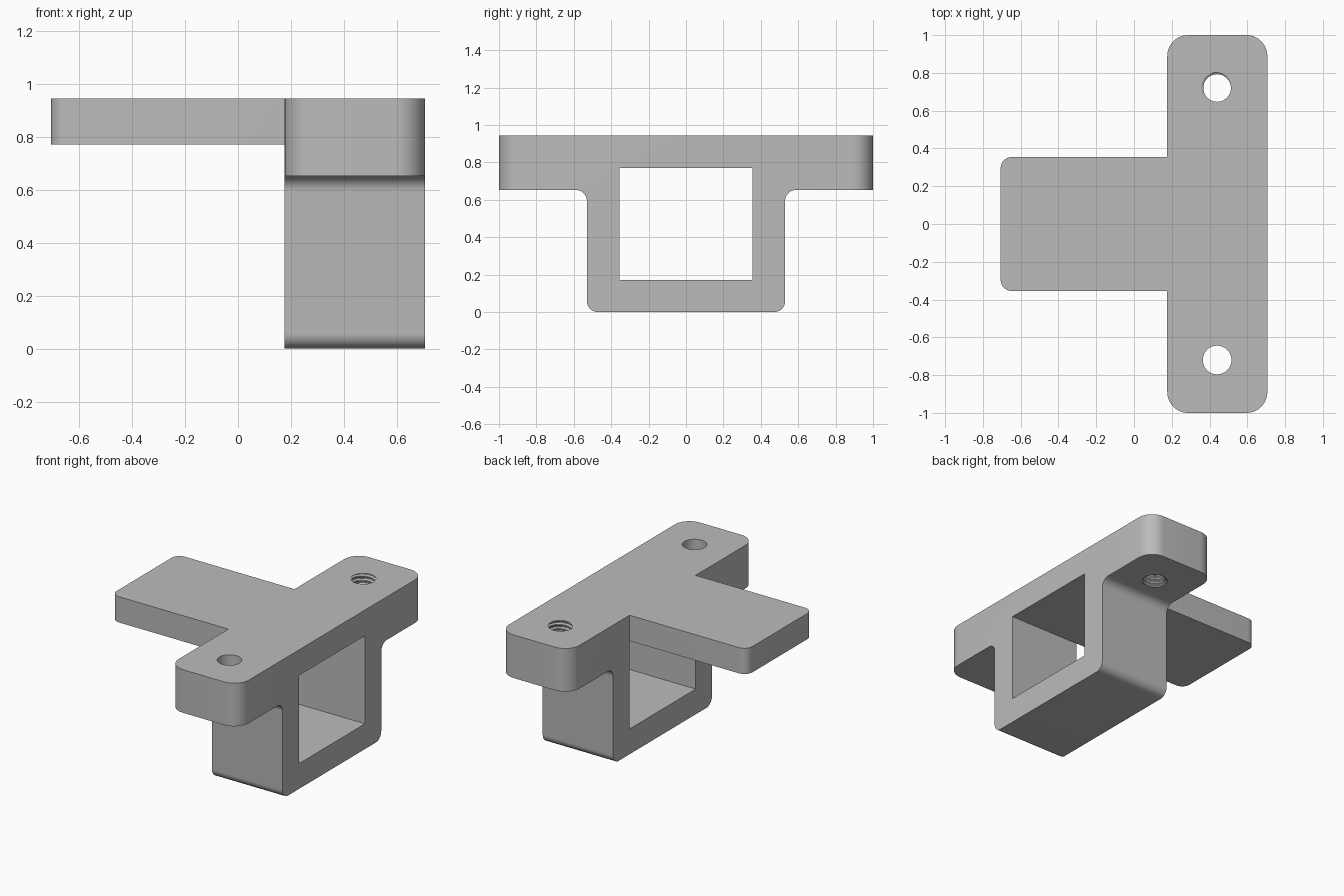
import bpy, bmesh, math
from mathutils import Vector

if "Cube" in bpy.data.objects:
    bpy.data.objects.remove(bpy.data.objects["Cube"])

grey = bpy.data.materials.new("plain grey")
grey.use_nodes = True
COLOR = (0.5, 0.5, 0.5, 1)
grey.diffuse_color = COLOR
grey.node_tree.nodes["Principled BSDF"].inputs["Base Color"].default_value = COLOR

BACK, FRONT = 0.176, 0.706     # bracket faces along x
TOP, SHELF, ROOF, FLOOR = 0.945, 0.652, 0.77, 0.172
WALL, OPENING = 0.53, 0.355    # half widths
HOLE_X, HOLE_Y = 0.44, 0.72


def finish(name, bm):
    bmesh.ops.recalc_face_normals(bm, faces=bm.faces)
    mesh = bpy.data.meshes.new(name)
    bm.to_mesh(mesh)
    bm.free()
    ob = bpy.data.objects.new(name, mesh)
    bpy.context.collection.objects.link(ob)
    mesh.materials.append(grey)
    return ob


def prism(outline, offset):
    """Extrude a closed outline along an offset vector."""
    bm = bmesh.new()
    face = bm.faces.new([bm.verts.new(p) for p in outline])
    ext = bmesh.ops.extrude_face_region(bm, geom=[face], use_keep_orig=True)
    verts = [v for v in ext["geom"] if isinstance(v, bmesh.types.BMVert)]
    bmesh.ops.translate(bm, verts=verts, vec=offset)
    bmesh.ops.recalc_face_normals(bm, faces=bm.faces)
    return bm


def round_edges(bm, radius, axis, test):
    """Round the edges parallel to an axis whose midpoint passes the test."""
    picked = []
    for e in bm.edges:
        a, b = e.verts[0].co, e.verts[1].co
        if abs((b - a).normalized()[axis]) > 0.99 and test((a + b) / 2):
            picked.append(e)
    bmesh.ops.bevel(bm, geom=picked, offset=radius, offset_type='OFFSET',
                    segments=10, profile=0.5, affect='EDGES')


def box(x0, x1, half_y, z0, z1):
    outline = [(x0, -half_y, z0), (x1, -half_y, z0), (x1, half_y, z0), (x0, half_y, z0)]
    return prism(outline, Vector((0, 0, z1 - z0)))


def combine(target, tool, operation):
    mod = target.modifiers.new(operation.lower(), 'BOOLEAN')
    mod.operation = operation
    mod.solver = 'EXACT'
    mod.object = tool
    bpy.context.view_layer.objects.active = target
    bpy.ops.object.modifier_apply(modifier=mod.name)
    bpy.data.objects.remove(tool)


def thread_cutter(minor, major, pitch, turns, n=40):
    """Closed screw-shaped solid with a trapezoid thread."""
    bm = bmesh.new()
    section = [(0, minor), (0.25, minor), (0.5, major), (0.75, major)]
    k = len(section)
    rows = turns * k
    z0 = (TOP + SHELF) / 2 - pitch * (turns + 1) / 2
    grid = []
    for j in range(rows + k + 1):
        row = []
        frac, r = section[j % k]
        for i in range(n):
            a = math.tau * i / n
            z = z0 + pitch * (j // k + frac + i / n)
            row.append(bm.verts.new((HOLE_X + r * math.cos(a), HOLE_Y + r * math.sin(a), z)))
            if j > rows:
                break
        grid.append(row)

    def at(i, j):
        return grid[j][i] if i < n else grid[j + k][0]

    for j in range(rows):
        for i in range(n):
            bm.faces.new((at(i, j), at(i + 1, j), at(i + 1, j + 1), at(i, j + 1)))
    # Fan caps close both helical ends
    for j, shift in ((0, -pitch), (rows, pitch)):
        loop = [at(i, j) for i in range(n)] + [grid[j + s][0] for s in range(k, 0, -1)]
        tip = bm.verts.new((HOLE_X, HOLE_Y, loop[0].co.z + shift))
        for a, b in zip(loop, loop[1:] + loop[:1]):
            bm.faces.new((a, b, tip))
    # Drop unused seam points
    bmesh.ops.delete(bm, geom=[v for v in bm.verts if not v.link_faces], context='VERTS')
    return finish("thread_cutter", bm)


# Bracket: flanged block with rounded corners
half = [(WALL, 0), (WALL, SHELF), (1, SHELF), (1, TOP)]
profile = half + [(-y, z) for y, z in reversed(half)]
bm = prism([(BACK, y, z) for y, z in profile], Vector((FRONT - BACK, 0, 0)))
round_edges(bm, 0.11, 2, lambda m: abs(m.y) > 0.99)
round_edges(bm, 0.058, 0, lambda m: abs(abs(m.y) - WALL) < 0.01)
bracket = finish("bracket", bm)

# Tongue plate reaching backward from the bracket
bm = box(-FRONT, BACK + 0.1, OPENING, ROOF, TOP)
round_edges(bm, 0.06, 2, lambda m: m.x < 0)
combine(bracket, finish("tongue", bm), 'UNION')

# Rectangular opening through the bracket
opening = finish("opening_cutter", box(BACK - 0.1, FRONT + 0.1, OPENING, FLOOR, ROOF))
combine(bracket, opening, 'DIFFERENCE')

# Plain screw hole
bm = bmesh.new()
bmesh.ops.create_cone(bm, cap_ends=True, segments=48, radius1=0.076, radius2=0.076, depth=1)
bmesh.ops.translate(bm, verts=bm.verts, vec=(HOLE_X, -HOLE_Y, TOP))
combine(bracket, finish("hole_cutter", bm), 'DIFFERENCE')

# Threaded screw hole
combine(bracket, thread_cutter(0.073, 0.084, 0.029, 13), 'DIFFERENCE')

bpy.ops.object.select_all(action='DESELECT')
bracket.select_set(True)
bpy.context.view_layer.objects.active = bracket
bpy.ops.object.shade_smooth_by_angle(angle=math.radians(30))
